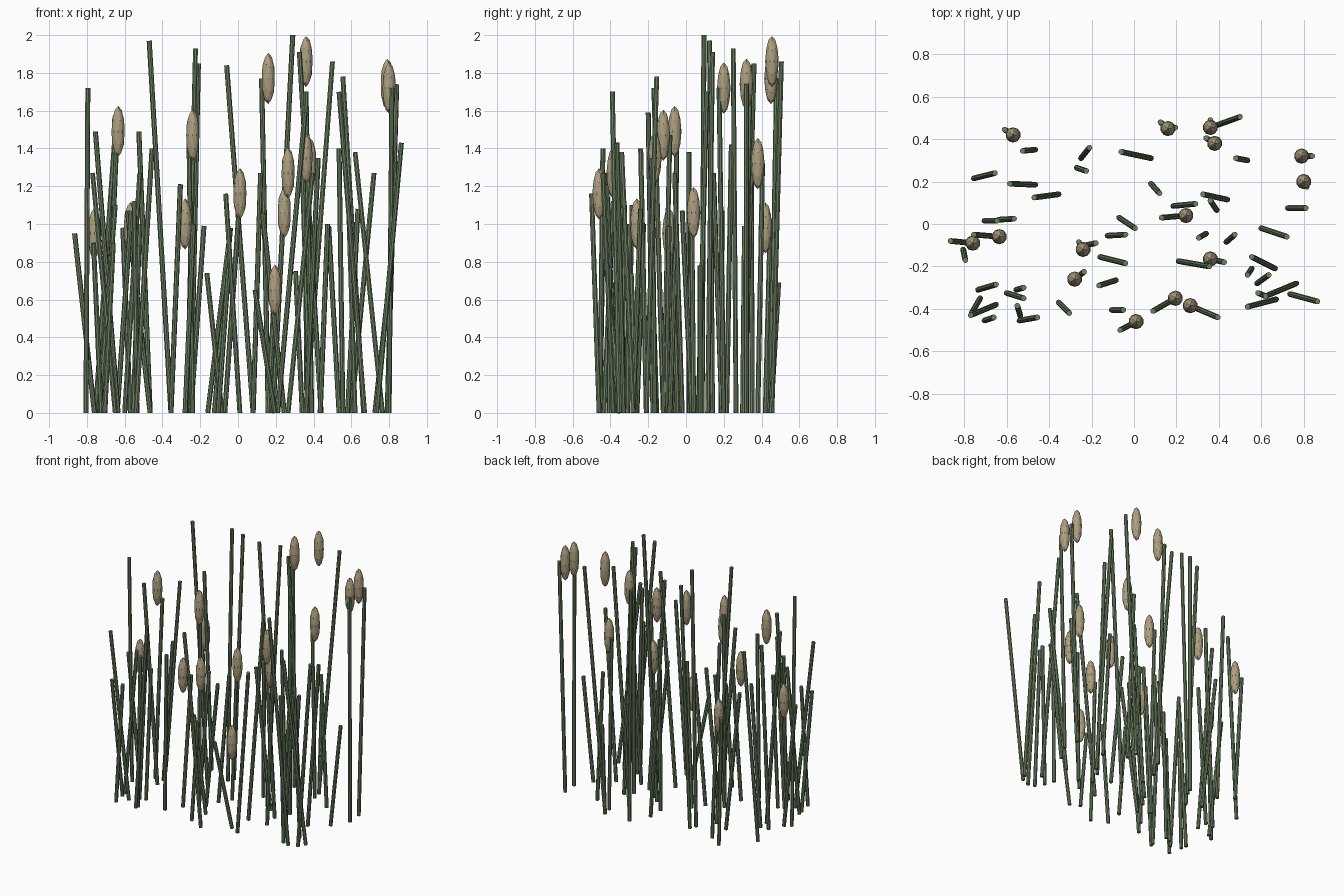
import bpy
import bmesh
from mathutils import Matrix, Vector

cube = bpy.data.objects.get("Cube")
if cube:
    bpy.data.objects.remove(cube, do_unlink=True)


def make_material(name, colour):
    material = bpy.data.materials.new(name)
    material.use_nodes = True
    material.diffuse_color = colour
    material.node_tree.nodes["Principled BSDF"].inputs["Base Color"].default_value = colour
    return material


def finish_mesh(bm, name, material):
    mesh = bpy.data.meshes.new(name)
    bm.to_mesh(mesh)
    bm.free()
    mesh.materials.append(material)
    return mesh


def place(mesh, matrix):
    part = bpy.data.objects.new(mesh.name, mesh)
    part.matrix_world = matrix
    bpy.context.collection.objects.link(part)


# Shared stalk: a unit-length rod standing on its origin
bm = bmesh.new()
bmesh.ops.create_cone(bm, cap_ends=True, segments=8, radius1=.0135, radius2=.0135,
                      depth=1, matrix=Matrix.Translation((0, 0, .5)))
stalk_mesh = finish_mesh(bm, "reed_stalk", make_material("reed green", (.155, .225, .125, 1)))

# Shared seed head: a faceted, upright spindle
bm = bmesh.new()
bmesh.ops.create_icosphere(bm, subdivisions=2, radius=1,
                           matrix=Matrix.Diagonal((.036, .036, .135, 1)))
head_mesh = finish_mesh(bm, "seed_head", make_material("dry straw", (.42, .35, .22, 1)))


def reed(base, tip, height, head=False):
    """A leaning stalk, with an optional seed head upright above its base."""
    foot = Vector((*base, 0))
    span = Vector((*tip, height)) - foot
    turn = span.to_track_quat('Z', 'Y').to_matrix().to_4x4()
    place(stalk_mesh, Matrix.Translation(foot) @ turn @ Matrix.Diagonal((1, 1, span.length, 1)))
    if head:
        place(head_mesh, Matrix.Translation((*base, height)))


# Reeds that carry seed heads
reed(base=(-.57, .42), tip=(-.61, .445), height=.98, head=True)
reed(base=(-.635, -.06), tip=(-.755, -.05), height=1.49, head=True)
reed(base=(-.76, -.09), tip=(-.865, -.08), height=.95, head=True)
reed(base=(-.24, -.12), tip=(-.26, -.085), height=1.47, head=True)
reed(base=(-.28, -.26), tip=(-.235, -.225), height=1, head=True)
reed(base=(.01, -.46), tip=(-.065, -.5), height=1.16, head=True)
reed(base=(.195, -.35), tip=(.09, -.41), height=.65, head=True)
reed(base=(.265, -.385), tip=(.395, -.44), height=1.27, head=True)
reed(base=(.245, .04), tip=(.13, .03), height=1.06, head=True)
reed(base=(.36, -.165), tip=(.425, -.18), height=1.35, head=True)
reed(base=(.38, .38), tip=(.34, .405), height=1.32, head=True)
reed(base=(.36, .455), tip=(.5, .505), height=1.86, head=True)
reed(base=(.16, .45), tip=(.125, .48), height=1.77, head=True)
reed(base=(.79, .32), tip=(.84, .32), height=1.74, head=True)
reed(base=(.8, .2), tip=(.815, .175), height=1.72, head=True)

# Bare reeds, left clump
reed(base=(-.805, -.12), tip=(-.795, -.17), height=1.72)
reed(base=(-.65, -.38), tip=(-.77, -.43), height=1.27)
reed(base=(-.725, -.35), tip=(-.765, -.42), height=.9)
reed(base=(-.705, -.455), tip=(-.66, -.44), height=.9)
reed(base=(-.735, -.31), tip=(-.65, -.285), height=1.1)
reed(base=(-.6, -.325), tip=(-.52, -.35), height=1.27)
reed(base=(-.535, -.435), tip=(-.55, -.385), height=1.12)
reed(base=(-.555, -.31), tip=(-.52, -.3), height=1)
reed(base=(-.54, -.455), tip=(-.455, -.44), height=1.4)
reed(base=(-.705, .015), tip=(-.645, .015), height=1.38)
reed(base=(-.64, .02), tip=(-.565, .025), height=1.07)
reed(base=(-.755, .215), tip=(-.655, .24), height=1.42)
reed(base=(-.465, .185), tip=(-.585, .19), height=1.07)
reed(base=(-.465, .35), tip=(-.525, .345), height=1.49)

# Bare reeds, middle clump
reed(base=(-.355, .14), tip=(-.47, .125), height=1.97)
reed(base=(-.355, -.37), tip=(-.305, -.42), height=1.21)
reed(base=(-.27, .265), tip=(-.225, .25), height=1.93)
reed(base=(-.25, .31), tip=(-.21, .36), height=1.85)
reed(base=(-.25, -.105), tip=(-.18, -.09), height=.99)
reed(base=(-.085, -.265), tip=(-.165, -.29), height=.74)
reed(base=(-.16, -.155), tip=(-.04, -.185), height=.97)
reed(base=(-.125, -.055), tip=(-.04, -.05), height=.98)
reed(base=(-.105, -.405), tip=(-.05, -.405), height=.77)
reed(base=(-.07, .03), tip=(.005, -.02), height=1.07)
reed(base=(.08, .31), tip=(-.06, .34), height=1.84)
reed(base=(.08, .19), tip=(.12, .145), height=1.27)
reed(base=(.16, .445), tip=(.195, .455), height=.7)

# Bare reeds, right clump
reed(base=(.185, .085), tip=(.29, .095), height=2)
reed(base=(.44, .115), tip=(.325, .14), height=1.91)
reed(base=(.39, .065), tip=(.36, .11), height=1.7)
reed(base=(.21, -.175), tip=(.355, -.2), height=1.59)
reed(base=(.34, -.045), tip=(.305, -.065), height=.75)
reed(base=(.365, .45), tip=(.36, .49), height=.69)
reed(base=(.435, -.085), tip=(.475, -.05), height=1)
reed(base=(.535, .3), tip=(.48, .31), height=.99)
reed(base=(.67, -.355), tip=(.535, -.39), height=1.7)
reed(base=(.665, -.21), tip=(.555, -.155), height=1.78)
reed(base=(.555, -.21), tip=(.535, -.24), height=1.4)
reed(base=(.58, -.28), tip=(.635, -.24), height=1.08)
reed(base=(.765, -.28), tip=(.62, -.34), height=1.38)
reed(base=(.62, -.34), tip=(.585, -.325), height=1.1)
reed(base=(.6, -.02), tip=(.72, -.06), height=1.27)
reed(base=(.735, -.33), tip=(.865, -.365), height=1.43)
reed(base=(.725, .075), tip=(.81, .075), height=.78)
